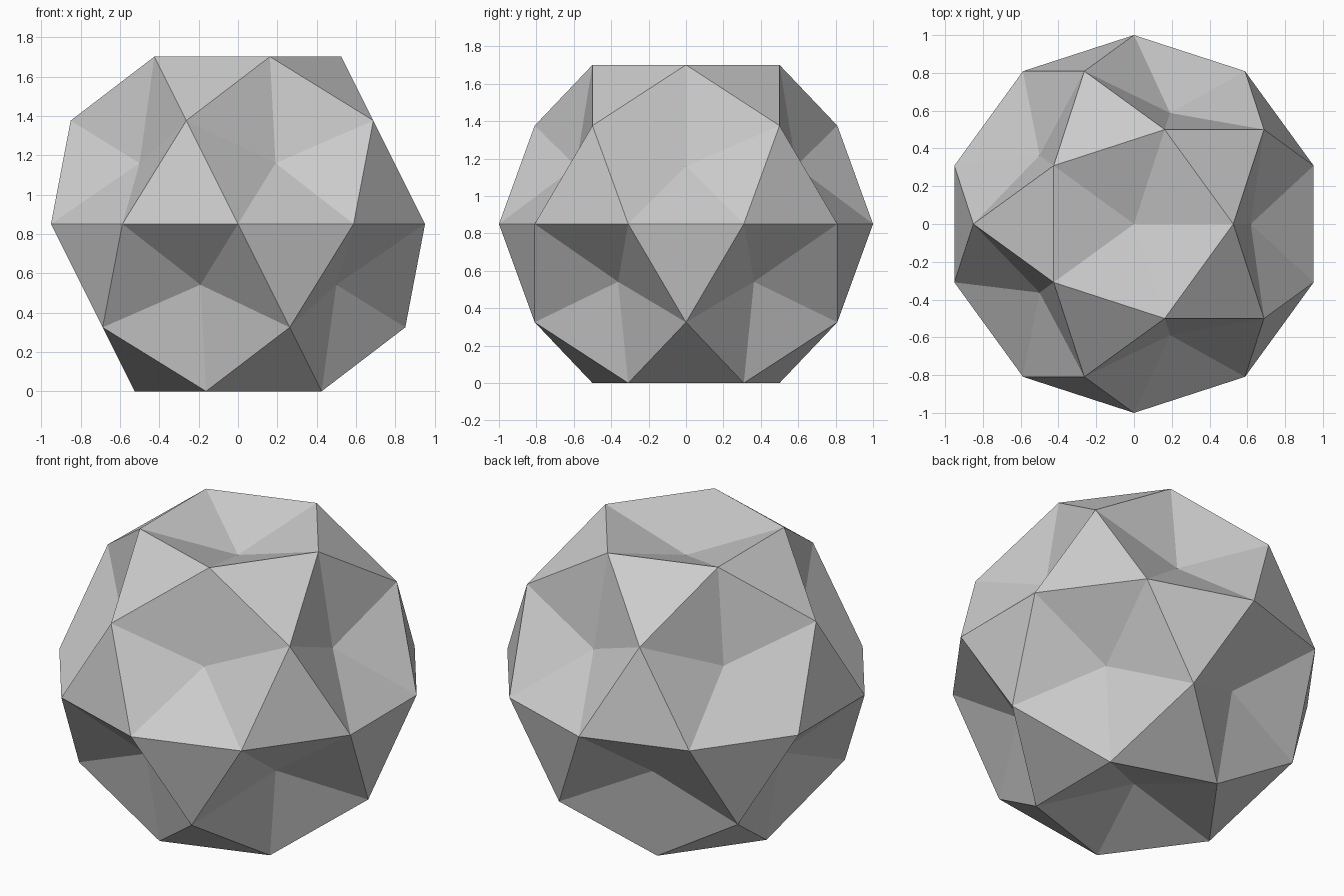
import bpy, bmesh
from itertools import combinations
from math import cos, sin, pi, sqrt
from mathutils import Vector

if "Cube" in bpy.data.objects:
    bpy.data.objects.remove(bpy.data.objects["Cube"])

PIT_RADIUS = 0.691          # distance of each dent tip from the centre
CENTRE = Vector((0, 0, 0.8507))

# Twelve face directions: two poles and two staggered rings of five
axes = [Vector((0, 0, 1)), Vector((0, 0, -1))]
for i in range(5):
    for turn, side in ((0, 1), (pi / 5, -1)):
        a = turn + i * 2 * pi / 5
        axes.append(Vector((2 * cos(a), 2 * sin(a), side)) / sqrt(5))

bm = bmesh.new()


def near(i, j):
    return axes[i].dot(axes[j]) > 0.4


# Dent tips, and outer corners midway between neighbouring directions
pits = [bm.verts.new(CENTRE + a * PIT_RADIUS) for a in axes]
corner = {frozenset(p): bm.verts.new(CENTRE + (axes[p[0]] + axes[p[1]]).normalized())
          for p in combinations(range(12), 2) if near(*p)}

# Each trio of neighbours gives one flat triangle and three dent facets
for trio in combinations(range(12), 3):
    if all(near(i, j) for i, j in combinations(trio, 2)):
        bm.faces.new([corner[frozenset(p)] for p in combinations(trio, 2)])
        for i in trio:
            j, k = [n for n in trio if n != i]
            bm.faces.new([pits[i], corner[frozenset((i, j))], corner[frozenset((i, k))]])

# Point every face outward
bm.normal_update()
for f in bm.faces:
    if f.normal.dot(f.calc_center_median() - CENTRE) < 0:
        f.normal_flip()

mesh = bpy.data.meshes.new("dented_ball")
bm.to_mesh(mesh)
bm.free()
bpy.context.collection.objects.link(bpy.data.objects.new("dented_ball", mesh))
